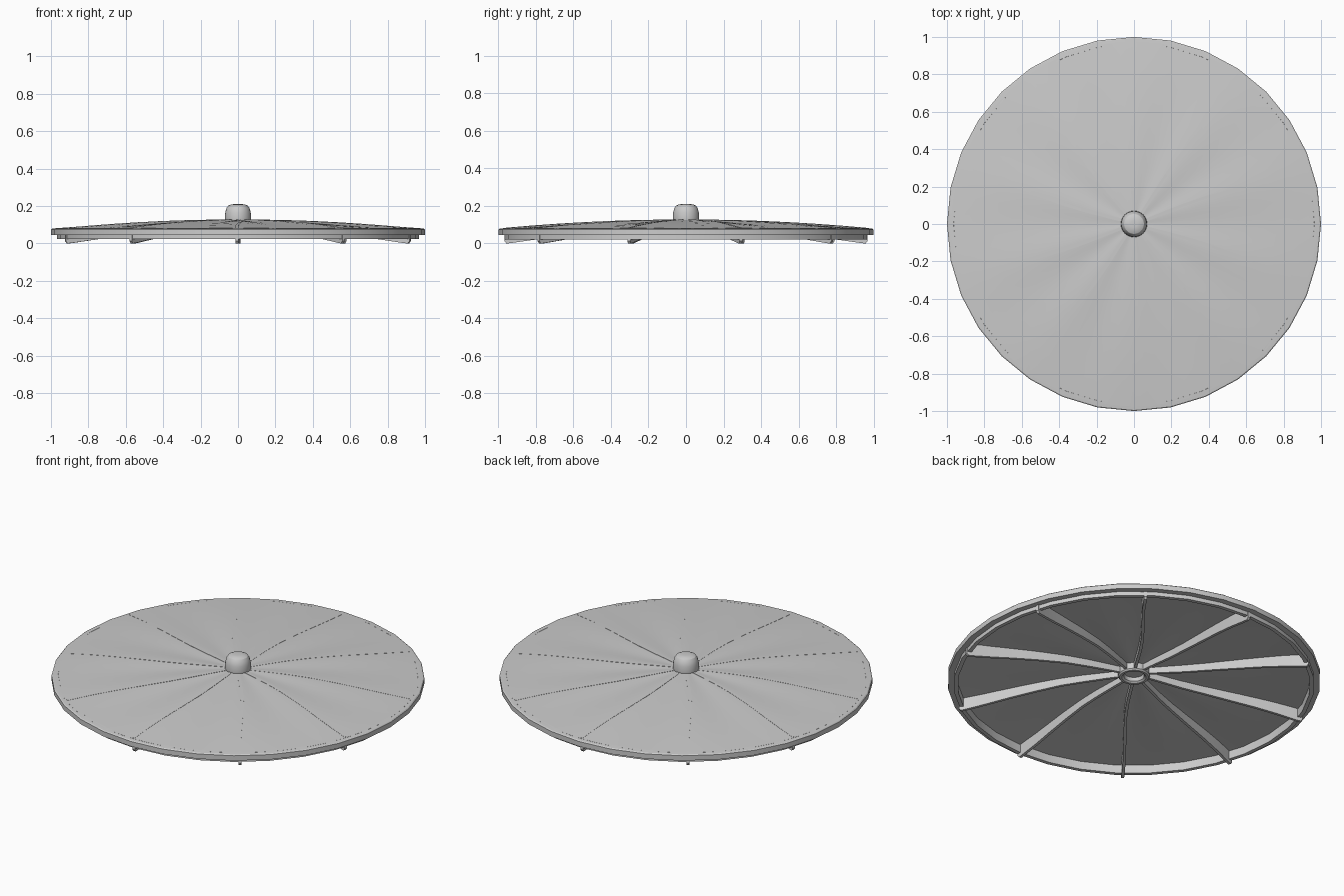
import bpy, bmesh, math
from mathutils import Matrix

if "Cube" in bpy.data.objects:
    bpy.data.objects.remove(bpy.data.objects["Cube"])

RIBS = 10
RIB_START = math.radians(18)


def canopy_z(r):
    return 0.127 - 0.048 * r * r


def finish(name, bm, angle=30):
    bmesh.ops.recalc_face_normals(bm, faces=bm.faces)
    me = bpy.data.meshes.new(name)
    bm.to_mesh(me)
    bm.free()
    ob = bpy.data.objects.new(name, me)
    bpy.context.collection.objects.link(ob)
    bpy.ops.object.select_all(action='DESELECT')
    ob.select_set(True)
    bpy.context.view_layer.objects.active = ob
    bpy.ops.object.shade_smooth_by_angle(angle=math.radians(angle))
    return ob


def lathe(name, profile, sides, closed=False, sag=0.0):
    """Revolve (r, z) points; sag lowers the surface midway between ribs."""
    bm = bmesh.new()
    rings = []
    for r, z in profile:
        if r == 0:
            rings.append([bm.verts.new((0, 0, z))] * sides)
            continue
        ring = []
        for i in range(sides):
            a = RIB_START * (sag > 0) + math.tau * i / sides
            dip = sag * 4 * r * (1 - r) * 0.5 * (1 - math.cos(RIBS * (a - RIB_START)))
            ring.append(bm.verts.new((r * math.cos(a), r * math.sin(a), z - dip)))
        rings.append(ring)
    pairs = list(zip(rings, rings[1:]))
    if closed:
        pairs.append((rings[-1], rings[0]))
    for lo, hi in pairs:
        for i in range(sides):
            j = (i + 1) % sides
            vs = list(dict.fromkeys((lo[i], lo[j], hi[j], hi[i])))
            if len(vs) > 2:
                bm.faces.new(vs)
    return finish(name, bm)


# Domed canopy, a thin shell sagging slightly between the ribs
radii = [0, 0.06, 0.15, 0.3, 0.45, 0.6, 0.75, 0.88, 0.975]
top = [(r, canopy_z(r)) for r in radii]
under = [(r, canopy_z(r) - 0.012) for r in reversed(radii)]
lathe("canopy", top + under, 80, sag=0.006)

# Stepped rim: wide upper band, narrower lower band
lathe("rim_band", [(0.955, 0.045), (1.0, 0.045), (1.0, 0.074), (0.994, 0.079),
                   (0.965, 0.082), (0.955, 0.075)], 32, closed=True)
lathe("lower_rim", [(0.945, 0.022), (0.967, 0.022), (0.967, 0.05),
                    (0.945, 0.07)], 32, closed=True)

# Ribs: thin curved blades (radius, sideways bend, bottom height)
path = [(0.06, 0, 0.082), (0.15, 0.006, 0.078), (0.28, 0.014, 0.07),
        (0.4, 0.016, 0.064), (0.55, 0.010, 0.05), (0.7, 0.001, 0.034),
        (0.82, -0.005, 0.018), (0.94, -0.006, 0.001), (0.958, -0.006, 0.0),
        (0.968, -0.006, 0.012)]
for k in range(RIBS):
    bm = bmesh.new()
    loops = []
    for r, bend, low in path:
        high = canopy_z(r) + 0.0008
        loops.append([bm.verts.new((r, bend + s * 0.008, z))
                      for s, z in ((-1, low), (1, low), (1, high), (-1, high))])
    for a, b in zip(loops, loops[1:]):
        for i in range(4):
            j = (i + 1) % 4
            bm.faces.new((a[i], a[j], b[j], b[i]))
    bm.faces.new(loops[0])
    bm.faces.new(loops[-1])
    bm.transform(Matrix.Rotation(RIB_START + math.tau * k / RIBS, 4, 'Z'))
    finish(f"rib_{k + 1}", bm)

# Hub ring where the ribs meet
lathe("hub_ring", [(0.055, 0.078), (0.065, 0.07), (0.078, 0.07), (0.085, 0.078),
                   (0.085, 0.115), (0.05, 0.115)], 32, closed=True)

# Rounded knob on top
lathe("top_knob", [(0, 0.10), (0.06, 0.10), (0.068, 0.115), (0.07, 0.135),
                   (0.068, 0.165), (0.062, 0.188), (0.053, 0.201),
                   (0.038, 0.208), (0.018, 0.21), (0, 0.21)], 32)
